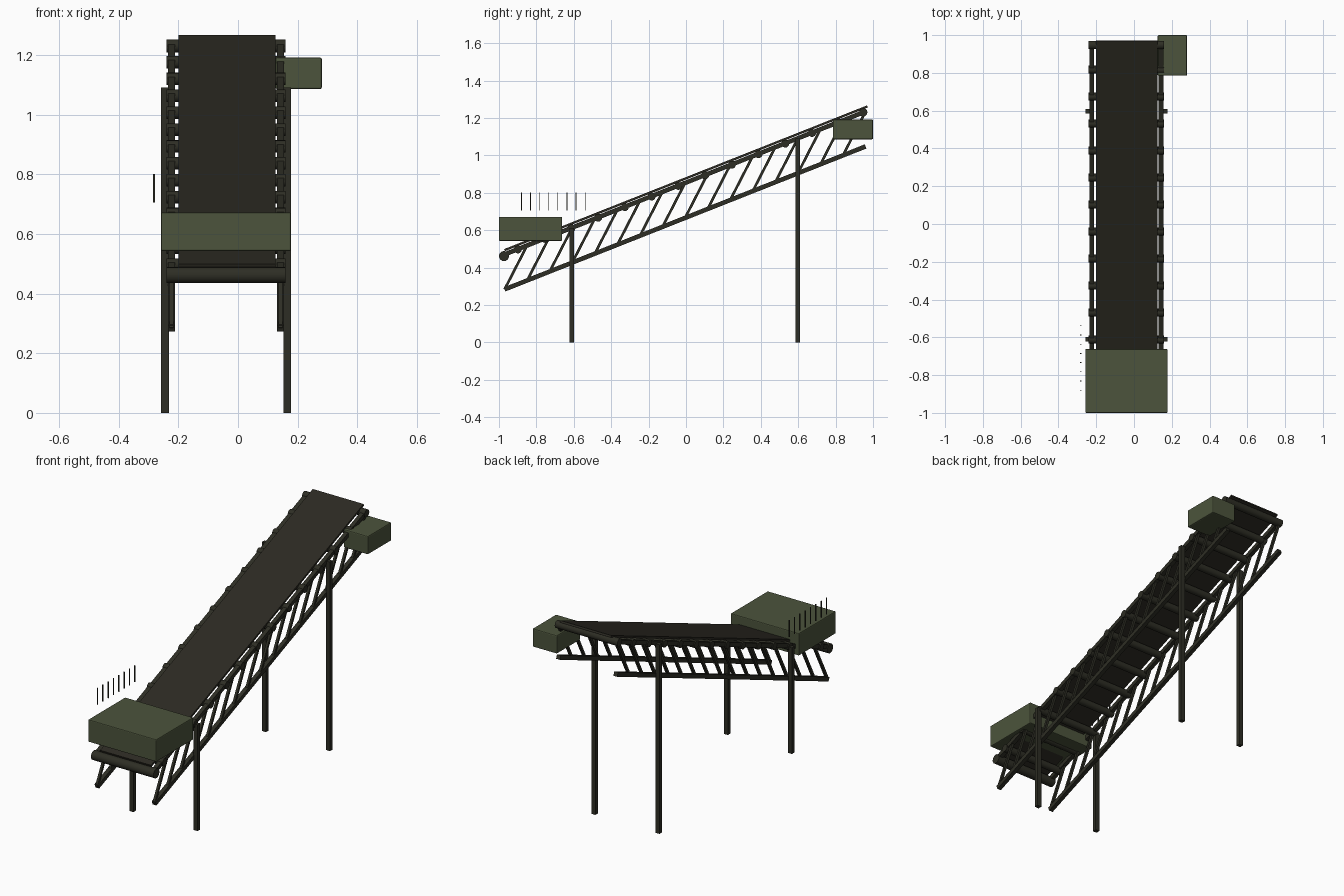
import bpy, math
from mathutils import Vector

if "Cube" in bpy.data.objects:
    bpy.data.objects.remove(bpy.data.objects["Cube"])

CX = -0.04            # centre line of the conveyor
SLOPE = 0.396
ANG = math.atan(SLOPE)


def mat(name, rgb):
    m = bpy.data.materials.new(name)
    m.diffuse_color = (*rgb, 1)
    m.use_nodes = True
    m.node_tree.nodes["Principled BSDF"].inputs["Base Color"].default_value = m.diffuse_color
    return m


OLIVE = mat("olive_housing", (0.072, 0.088, 0.045))
FRAME = mat("dark_steel", (0.027, 0.027, 0.018))
BELT = mat("belt_rubber", (0.025, 0.023, 0.016))


def box(name, lo, hi, m, rot=0.0, bevel=0.0):
    lo, hi = Vector(lo), Vector(hi)
    bpy.ops.mesh.primitive_cube_add(size=1, location=(lo + hi) / 2)
    o = bpy.context.object
    o.name = name
    o.scale = hi - lo
    bpy.ops.object.transform_apply(location=False, rotation=False, scale=True)
    o.rotation_euler.x = rot
    o.data.materials.append(m)
    if bevel:
        b = o.modifiers.new("soft_edges", 'BEVEL')
        b.width, b.segments = bevel, 2
    return o


def bar(name, x, a, b, t, m):
    """Square bar in the plane x, between the (y, z) points a and b."""
    dy, dz = b[0] - a[0], b[1] - a[1]
    c = Vector((x, (a[0] + b[0]) / 2, (a[1] + b[1]) / 2))
    h = Vector((t / 2, math.hypot(dy, dz) / 2, t / 2))
    return box(name, c - h, c + h, m, math.atan2(dz, dy))


def roller(name, y, z, r, half):
    bpy.ops.mesh.primitive_cylinder_add(vertices=16, radius=r, depth=2 * half,
                                        location=(CX, y, z), rotation=(0, math.pi / 2, 0))
    o = bpy.context.object
    o.name = name
    o.data.materials.append(FRAME)
    bpy.ops.object.shade_smooth_by_angle(angle=math.radians(40))


def upper(y):
    return 0.855 + SLOPE * y


def lower(y):
    return 0.668 + SLOPE * y


# Belt
h = Vector((0.1625, 0.97 / math.cos(ANG), 0.006))
c = Vector((CX + 0.0025, 0, 0.878))
box("belt", c - h, c + h, BELT, ANG)

# Truss sides: chords and leaning braces
Y0, Y1, N = -0.97, 0.96, 16
step = (Y1 - Y0) / N
for side, s in (("left", -1), ("right", 1)):
    x = CX + s * 0.183
    bar(f"upper_chord_{side}", x, (Y0, upper(Y0)), (Y1, upper(Y1)), 0.024, FRAME)
    bar(f"lower_chord_{side}", x, (Y0, lower(Y0)), (Y1, lower(Y1)), 0.024, FRAME)
    for i in range(N):
        a, b = Y0 + i * step, Y0 + (i + 1) * step
        bar(f"brace_{side}_{i}", x, (a, lower(a)), (b, upper(b)), 0.014, FRAME)
    # Legs
    for end, y in (("front", -0.611), ("back", 0.598)):
        lx = CX + s * 0.205
        box(f"leg_{end}_{side}", (lx - 0.013, y - 0.012, 0),
            (lx + 0.013, y + 0.012, upper(y)), FRAME)

# Idler rollers and end pulleys
for i in range(14):
    y = -0.97 + (i + 0.5) * 1.93 / 13.5
    if y < 0.95:
        roller(f"idler_{i}", y, upper(y) - 0.002, 0.021, 0.2)
roller("tail_pulley", -0.973, 0.462, 0.027, 0.2)
roller("head_pulley", 0.948, upper(0.948), 0.022, 0.2)

# Feed hopper and drive motor housing
box("feed_hopper", (-0.258, -1.0, 0.543), (0.178, -0.662, 0.672), OLIVE, bevel=0.005)
box("drive_motor", (0.125, 0.785, 1.086), (0.281, 1.0, 1.192), OLIVE, bevel=0.006)

# Thin vent slats beside the hopper
for i in range(8):
    y = -0.88 + i * 0.0487
    box(f"vent_slat_{i}", (-0.285, y - 0.002, 0.706), (-0.279, y + 0.002, 0.802), FRAME)
